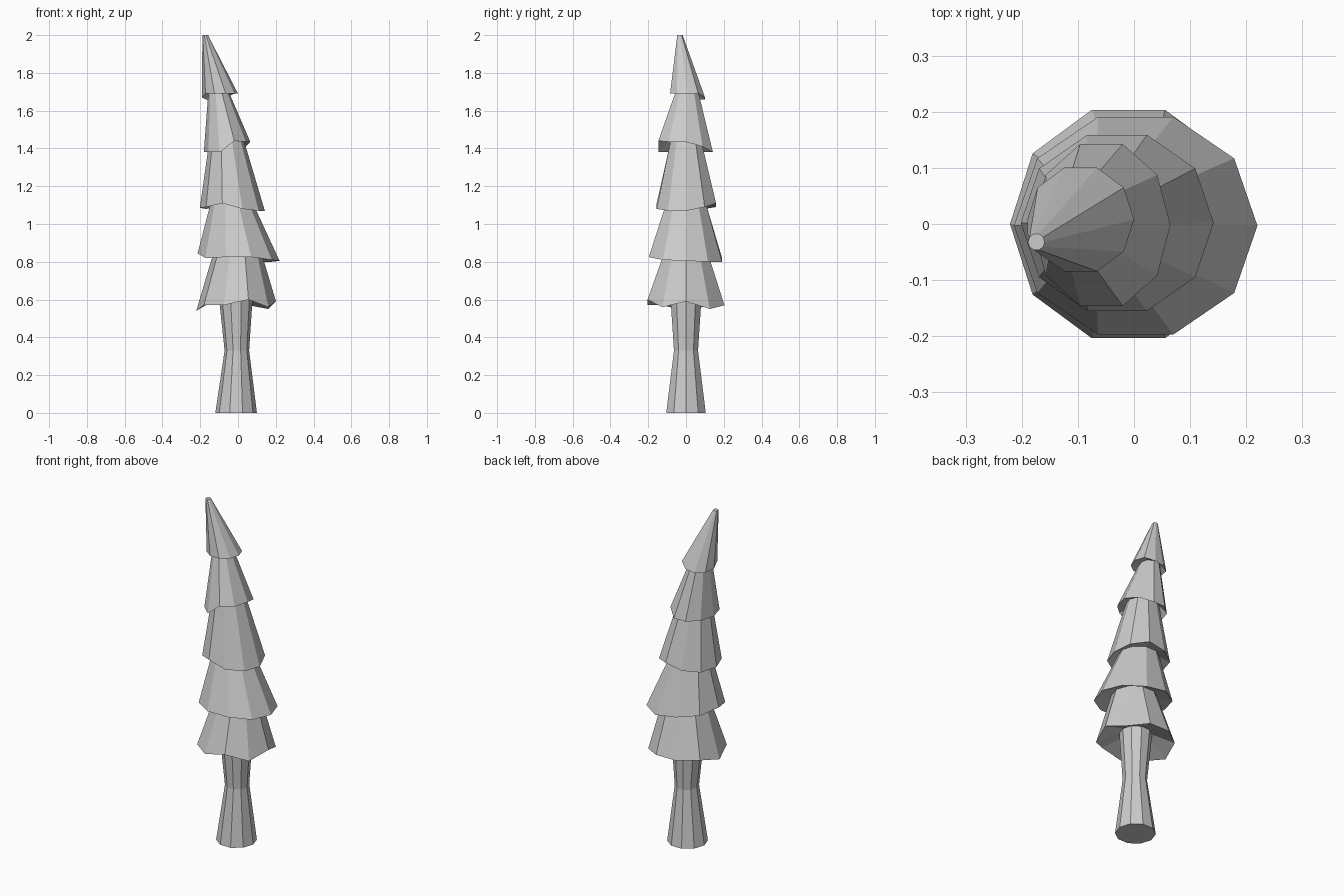
import bpy, bmesh
from math import cos, sin, pi

SIDES = 10


def add_ring(bm, cx, cy, rx, ry, z):
    """Ten-sided ring; z is one height or a list of ten."""
    zs = z if isinstance(z, list) else [z] * SIDES
    return [bm.verts.new((cx + rx * cos(2 * pi * k / SIDES),
                          cy + ry * sin(2 * pi * k / SIDES), zs[k]))
            for k in range(SIDES)]


def loft(name, rings, cap_bottom=False, cap_top=False):
    bm = bmesh.new()
    loops = [add_ring(bm, *r) for r in rings]
    for a, b in zip(loops, loops[1:]):
        for k in range(SIDES):
            n = (k + 1) % SIDES
            bm.faces.new((a[k], a[n], b[n], b[k]))
    if cap_bottom:
        bm.faces.new(loops[0][::-1])
    if cap_top:
        bm.faces.new(loops[-1])
    mesh = bpy.data.meshes.new(name)
    bm.to_mesh(mesh)
    bm.free()
    bpy.context.collection.objects.link(bpy.data.objects.new(name, mesh))


# Trunk, pinched at the middle
trunk_top = (-0.012, 0, 0.09, 0.087, 0.62)
loft("trunk", [(-0.01, 0, 0.11, 0.11, 0),
               (-0.006, 0, 0.065, 0.067, 0.33),
               trunk_top], cap_bottom=True)

# Foliage tiers: uneven skirt ring, then narrower top ring
tiers = [
    ((-0.01, 0, 0.211, 0.214,
      [.59, .55, .57, .57, .57, .54, .57, .57, .60, .56]),
     (-0.003, 0, 0.128, 0.122, 0.845)),
    ((0.003, -0.003, 0.217, 0.204,
      [.805, .80, .80, .82, .83, .845, .82, .825, .825, .81]),
     (-0.033, 0, 0.112, 0.110, 1.11)),
    ((-0.03, 0.002, 0.172, 0.165,
      [1.07, 1.09, 1.11, 1.09, 1.08, 1.085, 1.09, 1.11, 1.08, 1.07]),
     (-0.06, 0, 0.092, 0.085, 1.44)),
    ((-0.058, -0.002, 0.123, 0.152,
      [1.435, 1.41, 1.38, 1.38, 1.38, 1.38, 1.38, 1.38, 1.44, 1.435]),
     (-0.103, 0.005, 0.054, 0.063, 1.70)),
    ((-0.095, 0.008, 0.095, 0.097,
      [1.69, 1.69, 1.67, 1.66, 1.66, 1.67, 1.69, 1.69, 1.69, 1.69]),
     (-0.174, -0.032, 0.015, 0.015, 2.0)),
]

# Each tier starts at the ring below it, giving a folded underside
inner = trunk_top
for i, (skirt, top) in enumerate(tiers):
    loft(f"foliage_tier_{i + 1}", [inner, skirt, top],
         cap_top=(i == len(tiers) - 1))
    inner = top
